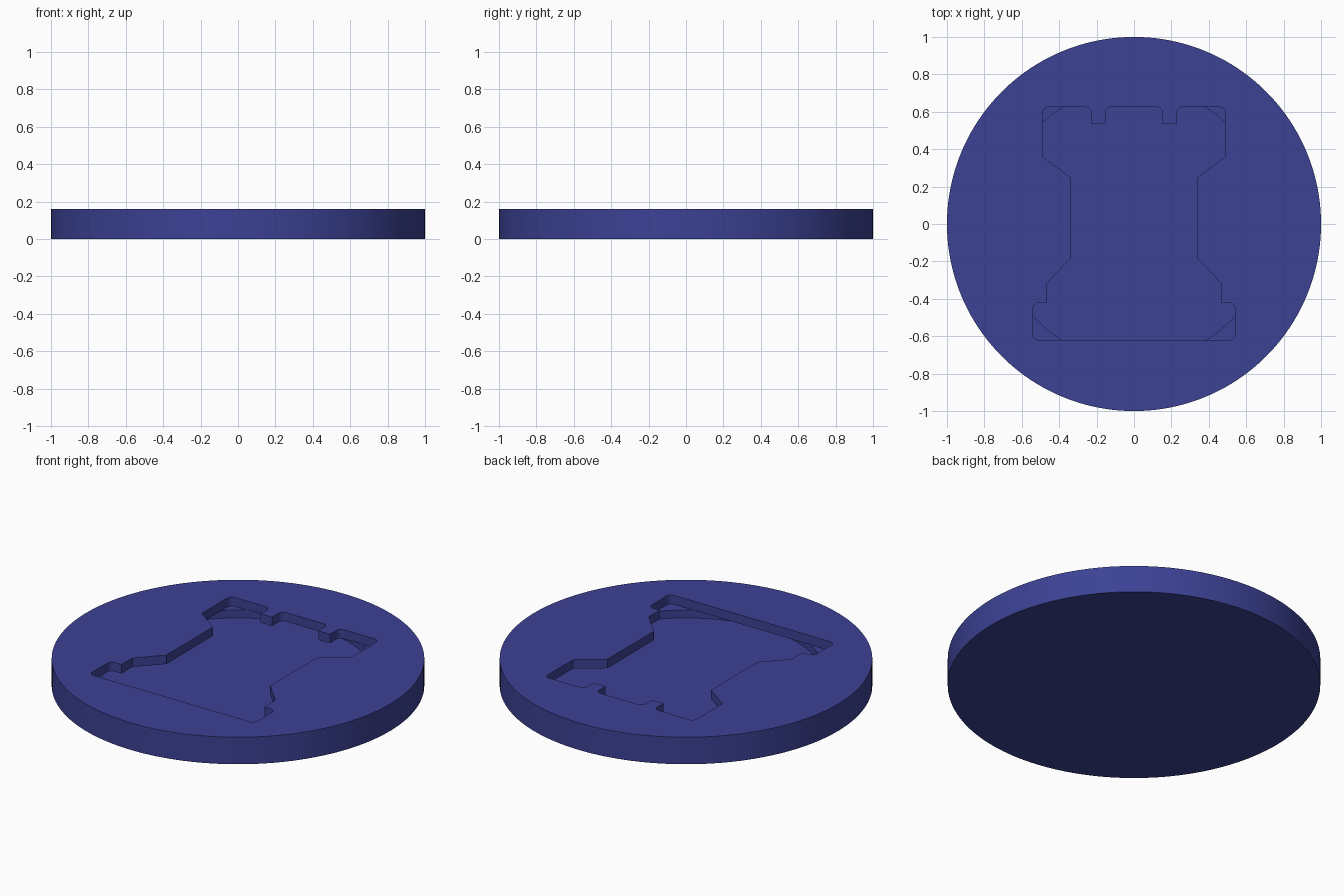
import bpy, bmesh, math
from mathutils import Vector

if "Cube" in bpy.data.objects:
    bpy.data.objects.remove(bpy.data.objects["Cube"])

blue = bpy.data.materials.new("indigo_blue")
blue.diffuse_color = (0.045, 0.054, 0.30, 1)
blue.use_nodes = True
blue.node_tree.nodes["Principled BSDF"].inputs["Base Color"].default_value = blue.diffuse_color


def prism(name, points, z0, z1):
    """Extrude a flat outline from z0 up to z1."""
    bm = bmesh.new()
    face = bm.faces.new([bm.verts.new((x, y, z0)) for x, y in points])
    top = bmesh.ops.extrude_face_region(bm, geom=[face])["geom"]
    bmesh.ops.translate(bm, vec=(0, 0, z1 - z0),
                        verts=[v for v in top if isinstance(v, bmesh.types.BMVert)])
    bmesh.ops.recalc_face_normals(bm, faces=bm.faces)
    mesh = bpy.data.meshes.new(name)
    bm.to_mesh(mesh)
    bm.free()
    mesh.materials.append(blue)
    obj = bpy.data.objects.new(name, mesh)
    bpy.context.collection.objects.link(obj)
    return obj


def circle(radius, n):
    return [(radius * math.cos(2 * math.pi * i / n), radius * math.sin(2 * math.pi * i / n))
            for i in range(n)]


def rounded(corners, steps=5):
    """Round each corner (x, y, r) with a small curve."""
    out = []
    for i, (x, y, r) in enumerate(corners):
        p = Vector((x, y))
        if r == 0:
            out.append((x, y))
            continue
        a = p + (Vector(corners[i - 1][:2]) - p).normalized() * r
        b = p + (Vector(corners[(i + 1) % len(corners)][:2]) - p).normalized() * r
        c = a + b - p
        for k in range(steps + 1):
            t = math.pi / 2 * k / steps
            out.append(tuple(c + (a - c) * math.cos(t) + (b - c) * math.sin(t)))
    return out


# Right half of the castle tower outline, from the top middle down
R = 0.03
half = [(0.152, 0.625, R), (0.152, 0.535, 0), (0.228, 0.535, 0), (0.228, 0.625, R),
        (0.488, 0.625, R), (0.488, 0.36, 0), (0.34, 0.25, 0), (0.34, -0.185, 0),
        (0.468, -0.32, 0), (0.468, -0.422, 0), (0.541, -0.422, R), (0.541, -0.62, R)]
outline = rounded(half + [(-x, y, r) for x, y, r in reversed(half)])

# Disc, hollow chamber inside it, and the tower-shaped opening above
disc = prism("disc", circle(1.0, 160), 0, 0.16)
chamber = prism("chamber_cutter", circle(0.73, 128), 0.06, 0.107)
opening = prism("tower_cutter", outline, 0.1065, 0.25)

for cutter in (chamber, opening):
    mod = disc.modifiers.new(cutter.name, 'BOOLEAN')
    mod.operation = 'DIFFERENCE'
    mod.solver = 'EXACT'
    mod.object = cutter
    cutter.hide_render = True
    cutter.hide_set(True)

# Apply the cuts, then smooth the round sides
bpy.context.view_layer.objects.active = disc
disc.select_set(True)
for mod in list(disc.modifiers):
    bpy.ops.object.modifier_apply(modifier=mod.name)
bpy.ops.object.shade_smooth_by_angle(angle=math.radians(15))
for cutter in (chamber, opening):
    bpy.data.objects.remove(cutter)
